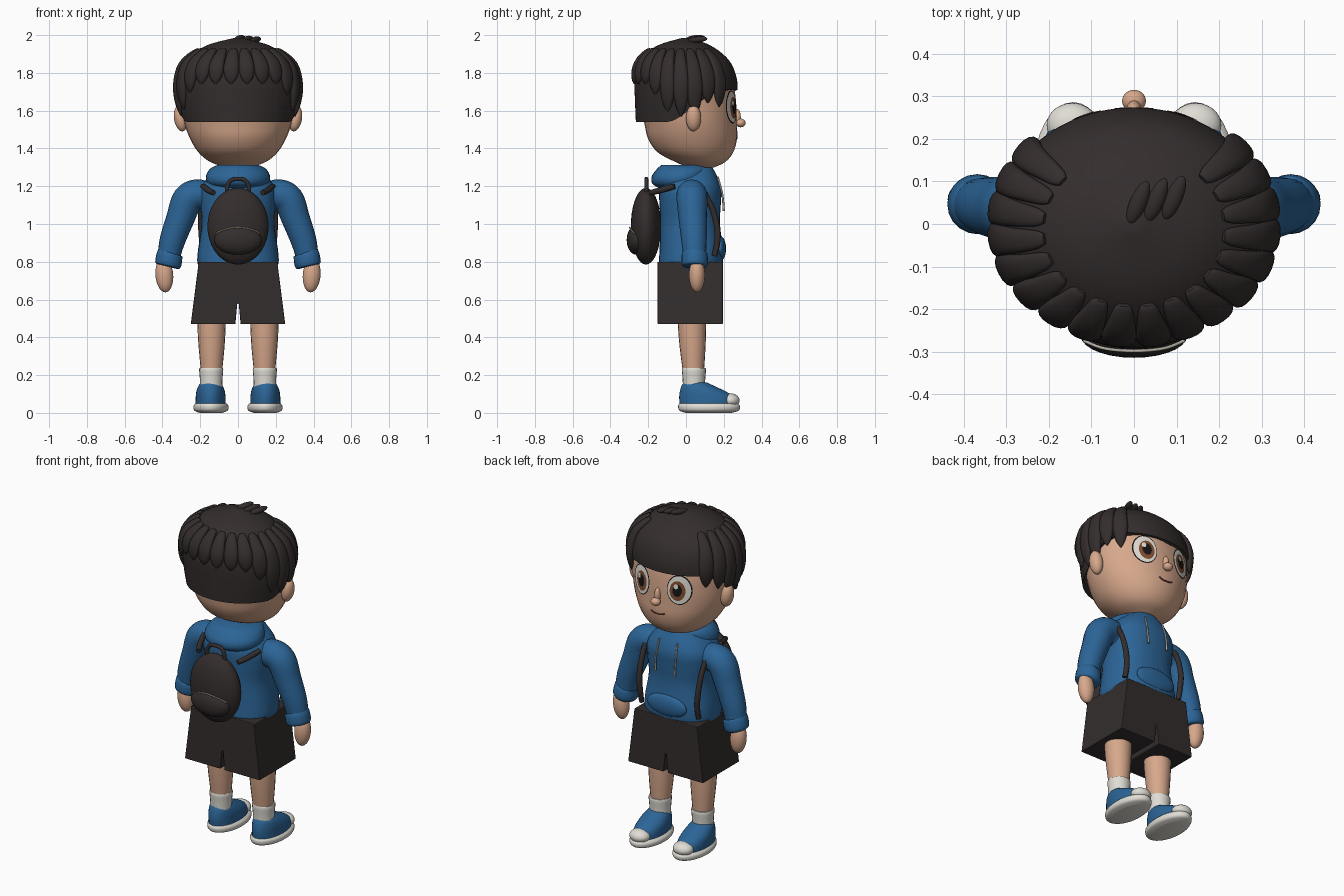
import bpy, bmesh, math
from mathutils import Vector

if "Cube" in bpy.data.objects:
    bpy.data.objects.remove(bpy.data.objects["Cube"])


def material(name, r, g, b):
    m = bpy.data.materials.new(name)
    m.use_nodes = True
    m.diffuse_color = (r, g, b, 1)
    node = m.node_tree.nodes["Principled BSDF"]
    node.inputs["Base Color"].default_value = (r, g, b, 1)
    node.inputs["Roughness"].default_value = 0.7
    return m


SKIN = material("skin", .68, .39, .26)
DARK = material("dark brown", .034, .026, .026)
BLUE = material("hoodie blue", .025, .13, .31)
WHITE = material("off white", .74, .72, .66)
IRIS = material("iris brown", .22, .075, .03)
BLACK = material("black", .008, .007, .007)
CORD = material("cord grey", .45, .42, .36)
MOUTH = material("mouth brown", .16, .04, .025)
SIDES = (("left", 1), ("right", -1))


def finish(name, bm, mat, angle=50):
    bmesh.ops.recalc_face_normals(bm, faces=bm.faces)
    mesh = bpy.data.meshes.new(name)
    bm.to_mesh(mesh)
    bm.free()
    mesh.materials.append(mat)
    ob = bpy.data.objects.new(name, mesh)
    bpy.context.collection.objects.link(ob)
    bpy.ops.object.select_all(action='DESELECT')
    ob.select_set(True)
    bpy.context.view_layer.objects.active = ob
    bpy.ops.object.shade_smooth_by_angle(angle=math.radians(angle))
    return ob


def smooth_rows(rows, n=6):
    """Resample rows with a Catmull-Rom spline."""
    rows = [Vector(r) for r in rows]
    p = [rows[0]] + rows + [rows[-1]]
    out = []
    for a, b, c, d in zip(p, p[1:], p[2:], p[3:]):
        for k in range(n):
            t = k / n
            out.append(.5 * (2 * b + (c - a) * t + (2 * a - 5 * b + 4 * c - d) * t * t
                             + (3 * b - a - 3 * c + d) * t ** 3))
    return out + [rows[-1]]


def loft(name, rings, mat, power=2, seg=32):
    """Skin rings of (centre, u, v) with a superellipse section."""
    bm = bmesh.new()
    loops = []
    for c, u, v in rings:
        loop = []
        for i in range(seg):
            a = 2 * math.pi * i / seg
            x, y = math.cos(a), math.sin(a)
            x = math.copysign(abs(x) ** (2 / power), x)
            y = math.copysign(abs(y) ** (2 / power), y)
            loop.append(bm.verts.new(c + u * x + v * y))
        loops.append(loop)
    for p, q in zip(loops, loops[1:]):
        for i in range(seg):
            j = (i + 1) % seg
            bm.faces.new((p[i], p[j], q[j], q[i]))
    bm.faces.new(loops[0])
    bm.faces.new(loops[-1])
    return finish(name, bm, mat)


def stack(name, rows, mat, x=0, power=2):
    """Upright body from rows of (z, centre y, half width, half depth)."""
    return loft(name, [(Vector((x, cy, z)), Vector((rx, 0, 0)), Vector((0, ry, 0)))
                       for z, cy, rx, ry in smooth_rows(rows)], mat, power)


def tube(name, rows, mat, seg=20, n=6):
    """Round tube through rows of (x, y, z, radius)."""
    pts = smooth_rows(rows, n)
    rings = []
    for i, p in enumerate(pts):
        t = (pts[min(i + 1, len(pts) - 1)] - pts[max(i - 1, 0)]).to_3d().normalized()
        ref = Vector((0, 1, 0)) if abs(t.y) < .8 else Vector((1, 0, 0))
        u = t.cross(ref).normalized()
        rings.append((p.to_3d(), u * p[3], t.cross(u) * p[3]))
    return loft(name, rings, mat, seg=seg)


def ball(name, loc, size, mat, rot=(0, 0, 0)):
    bm = bmesh.new()
    bmesh.ops.create_uvsphere(bm, u_segments=28, v_segments=18, radius=1)
    ob = finish(name, bm, mat)
    ob.location, ob.scale, ob.rotation_euler = loc, size, rot
    return ob


def section(rows, z):
    """Centre y, half width, half depth of a stack at height z."""
    for a, b in zip(rows, rows[1:]):
        if z <= b[0]:
            return a.lerp(b, max(0, (z - a[0]) / (b[0] - a[0])))[1:]
    return rows[-1][1:]


# Head
head = [(1.3, .08, .07, .07), (1.33, .075, .15, .135), (1.38, .05, .21, .2),
        (1.45, .035, .253, .235), (1.53, .025, .283, .245), (1.62, .015, .298, .252),
        (1.72, 0, .305, .255), (1.84, 0, .27, .22), (1.92, 0, .13, .11)]
stack("head", head, SKIN)
head_rows = smooth_rows(head)


def face_y(x, z):
    cy, rx, ry = section(head_rows, z)
    return cy + ry * math.sqrt(max(0, 1 - (x / rx) ** 2))


def face_disc(name, cx, cz, rx, rz, lift, mat):
    """Thin oval plate following the face."""
    bm = bmesh.new()
    rings = [[bm.verts.new((x, face_y(x, z) + lift, z))
              for a in range(28)
              for x, z in [(cx + rx * s * math.cos(a * math.tau / 28),
                            cz + rz * s * math.sin(a * math.tau / 28))]]
             for s in (.05, .35, .7, 1)]
    for p, q in zip(rings, rings[1:]):
        for i in range(28):
            bm.faces.new((p[i], p[i - 1], q[i - 1], q[i]))
    bm.faces.new(rings[0])
    finish(name, bm, mat)


for side, s in SIDES:
    x = s * .125
    face_disc(side + "_eye_outline", x, 1.62, .067, .088, .003, BLACK)
    face_disc(side + "_eye_white", x, 1.62, .062, .082, .005, WHITE)
    face_disc(side + "_iris", x - s * .006, 1.615, .042, .058, .007, IRIS)
    face_disc(side + "_pupil", x - s * .006, 1.618, .025, .036, .009, BLACK)
    face_disc(side + "_eye_glint", x + .012, 1.642, .012, .015, .011, WHITE)
    ball(side + "_ear", (s * .303, .04, 1.56), (.036, .04, .07), SKIN, (0, s * .15, 0))
ball("nose_bridge", (0, .268, 1.565), (.018, .022, .045), SKIN)
ball("nose", (0, .289, 1.535), (.028, .026, .023), SKIN)
tube("mouth", [(x, face_y(x, z), z, .004) for x, z in
               ((-.045, 1.465), (-.02, 1.455), (.02, 1.455), (.045, 1.465))], MOUTH, 8)

# Hair cap with a raised front edge
cap_rows = smooth_rows([(1.53, 0, .29, .265), (1.65, 0, .314, .27), (1.75, 0, .318, .272),
                        (1.84, -.005, .297, .25), (1.9, -.01, .24, .205),
                        (1.95, -.01, .155, .13), (1.985, 0, .02, .02)])


def cap_point(a, z):
    cy, rx, ry = section(cap_rows, z)
    return Vector((rx * math.cos(a), cy + ry * math.sin(a), z))


bm = bmesh.new()
SEG, RINGS = 64, 28
grid = []
for j in range(RINGS + 1):
    grid.append([])
    for i in range(SEG):
        a = math.tau * i / SEG
        t = min(1, max(0, (math.sin(a) + .4) / 1.1))
        low = 1.54 + .17 * t * t * (3 - 2 * t)
        k = 1 - (1 - j / RINGS) ** 1.6
        grid[-1].append(bm.verts.new(cap_point(a, low + (1.985 - low) * k)))
for p, q in zip(grid, grid[1:]):
    for i in range(SEG):
        bm.faces.new((p[i - 1], p[i], q[i], q[i - 1]))
bm.faces.new(grid[-1])
bm.faces.new(grid[0])
finish("hair_cap", bm, DARK)

# Overlapping locks around the sides and back
COUNT = 18
for i in range(COUNT):
    deg = 40 - 258 * i / (COUNT - 1)
    a = math.radians(deg)
    off = abs(deg + 90)
    tip = 1.74 if off < 45 else max(1.57, 1.74 - (off - 45) * .006)
    if off > 105:
        tip = 1.62 + .02 * (i % 2)
    rings = []
    for t, w in smooth_rows([(0, .012), (.06, .024), (.3, .036), (.6, .041), (.85, .028), (1, .003)], 4):
        z = 1.922 + (tip - 1.922) * t
        p = cap_point(a, z)
        side = (cap_point(a + .02, z) - p).normalized()
        out = side.cross(cap_point(a, z + .01) - p).normalized()
        rings.append((p + out * .004, side * w, out * w * .55))
    loft("hair_lock_%d" % (i + 1), rings, DARK, 2.4, 16)
for i in range(3):
    ball("crown_tuft_%d" % (i + 1), (.01 + .042 * i, .05 + .006 * i, 1.984 - .004 * i),
         (.02, .055, .016), DARK, (.1, 0, -.4))

# Hoodie body, hood and pouch
stack("hoodie_body", [(.765, .025, .19, .15), (.79, .025, .214, .168), (.86, .028, .212, .168),
                      (1, .022, .192, .158), (1.1, .022, .2, .162), (1.18, .022, .2, .165),
                      (1.24, .02, .165, .15), (1.3, .02, .1, .12)], BLUE, power=2.4)
stack("hood", [(1.18, -.01, .12, .11), (1.21, -.03, .16, .145), (1.25, -.03, .17, .152),
               (1.29, -.015, .15, .14), (1.312, -.01, .11, .12)], BLUE)
ball("front_pouch", (0, .182, .87), (.13, .03, .065), BLUE)

# Sleeves, hands, straps, legs and shoes on both sides
for side, s in SIDES:
    tube(side + "_sleeve", [(s * .13, .03, 1.12, .07), (s * .2, .03, 1.155, .08),
                            (s * .265, .032, 1.13, .082), (s * .305, .036, 1.03, .075),
                            (s * .345, .042, .92, .068), (s * .362, .045, .85, .062),
                            (s * .37, .047, .8, .06)], BLUE)
    tube(side + "_cuff", [(s * .359, .045, .85, .058), (s * .362, .045, .84, .068),
                          (s * .369, .047, .79, .07), (s * .372, .047, .775, .06)], BLUE, n=3)
    ball(side + "_hand", (s * .39, .058, .73), (.047, .042, .092), SKIN, (0, s * .08, 0))
    tube(side + "_drawstring", [(s * .06, .168, 1.25, .005), (s * .065, .192, 1.16, .005),
                                (s * .065, .2, 1.07, .006)], CORD, 8)
    tube(side + "_back_strap", [(s * .13, -.19, 1.165, .014), (s * .16, -.13, 1.18, .016),
                                (s * .185, -.06, 1.2, .014)], DARK, 12)
    tube(side + "_front_strap", [(s * .2, .1, 1.16, .014), (s * .198, .14, 1.08, .015),
                                 (s * .195, .165, .98, .016), (s * .19, .165, .9, .016),
                                 (s * .19, .15, .83, .014)], DARK, 12)
    tube(side + "_leg", [(s * .14, .03, .56, .078), (s * .14, .033, .42, .073),
                         (s * .14, .036, .32, .066), (s * .14, .04, .2, .054)], SKIN)
    tube(side + "_sock", [(s * .142, .042, .12, .058), (s * .142, .042, .18, .06),
                          (s * .142, .042, .232, .064), (s * .142, .042, .235, .056)], WHITE, n=3)
    stack(side + "_shoe", [(.04, .115, .08, .148), (.08, .11, .079, .146), (.11, .092, .076, .125),
                           (.14, .065, .066, .09), (.162, .048, .05, .06)], BLUE, s * .145)
    stack(side + "_sole", [(0, .12, .06, .12), (.012, .122, .088, .156), (.035, .122, .093, .164),
                           (.05, .12, .082, .155)], WHITE, s * .143)
    ball(side + "_toe_cap", (s * .145, .232, .066), (.06, .052, .038), WHITE)

# Shorts: one outline with a centre slit, extruded front to back
bm = bmesh.new()
outline = [(.208, .8), (.25, .47), (.014, .47), (.004, .58)]
outline += [(-x, z) for x, z in reversed(outline)]
face = bm.faces.new([bm.verts.new((x, -.15, z)) for x, z in outline])
ext = bmesh.ops.extrude_face_region(bm, geom=[face])["geom"]
bmesh.ops.translate(bm, verts=[v for v in ext if isinstance(v, bmesh.types.BMVert)], vec=(0, .345, 0))
shorts = finish("shorts", bm, DARK, 35)
bevel = shorts.modifiers.new("soft edges", 'BEVEL')
bevel.width, bevel.segments = .012, 3

# Backpack
ball("backpack", (0, -.212, .988), (.162, .08, .203), DARK)
ball("backpack_pocket", (0, -.262, .915), (.125, .052, .078), DARK)
tube("backpack_zip", [(-.118, -.274, .95, .004), (-.07, -.292, .972, .004), (0, -.298, .982, .004),
                      (.07, -.292, .972, .004), (.118, -.274, .95, .004)], CORD, 8)
tube("backpack_handle", [(-.058, -.21, 1.155, .011), (-.055, -.21, 1.205, .011), (-.03, -.21, 1.235, .011),
                         (.03, -.21, 1.235, .011), (.055, -.21, 1.205, .011),
                         (.058, -.21, 1.155, .011)], DARK, 12)
